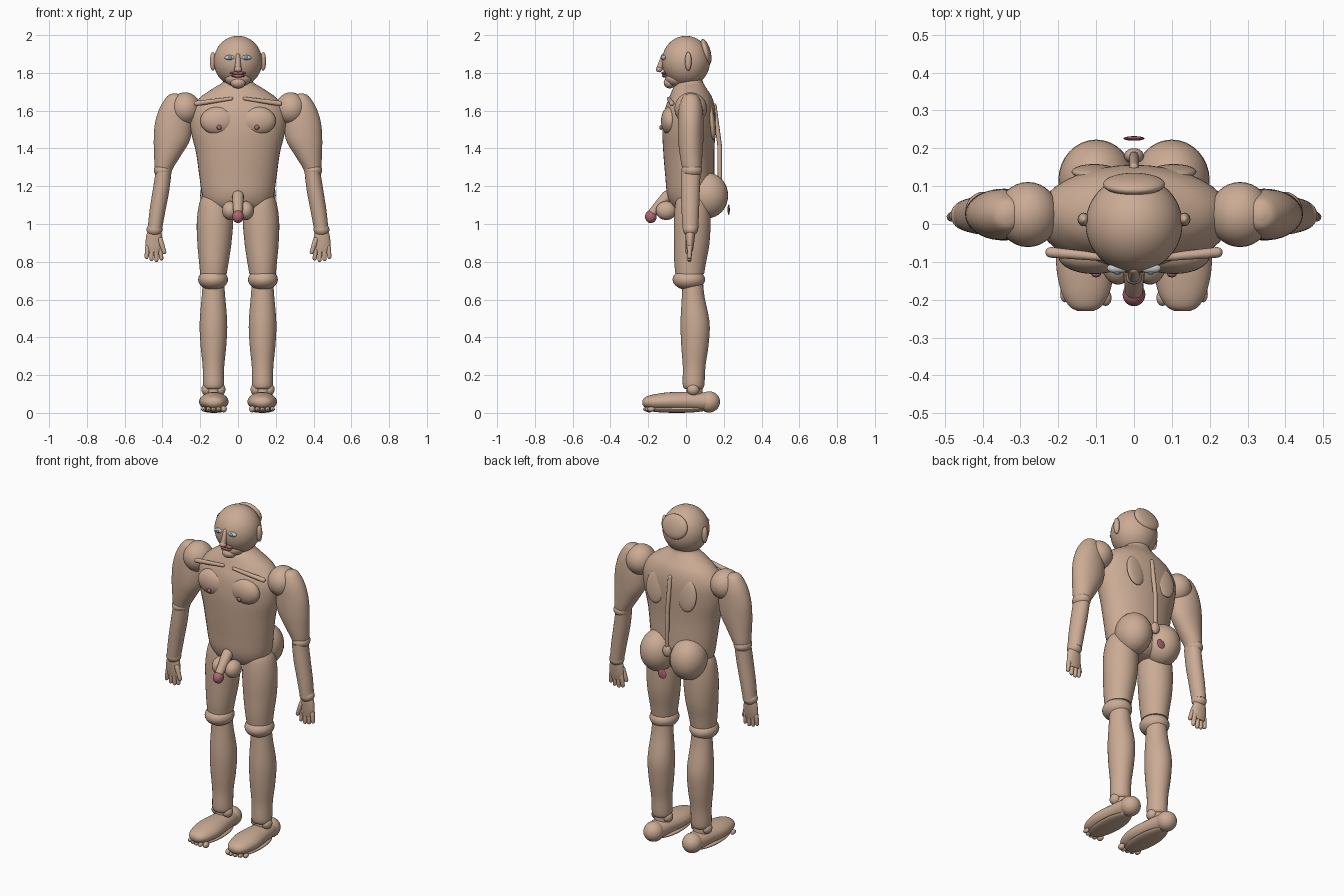
import bpy, bmesh, math
from mathutils import Vector, Matrix


def material(name, rgb):
    m = bpy.data.materials.new(name)
    m.diffuse_color = (*rgb, 1)
    return m


SKIN = material("skin", (0.60, 0.41, 0.30))
ROSE = material("rose", (0.42, 0.14, 0.17))
WHITE = material("eye_white", (0.85, 0.87, 0.85))
TEAL = material("iris", (0.15, 0.38, 0.45))


def finish(name, bm, mat):
    bmesh.ops.recalc_face_normals(bm, faces=bm.faces)
    for f in bm.faces:
        f.smooth = True
    for e in bm.edges:
        if len(e.link_faces) == 2 and e.calc_face_angle(0) > math.radians(40):
            e.smooth = False
    me = bpy.data.meshes.new(name)
    bm.to_mesh(me)
    bm.free()
    me.materials.append(mat)
    ob = bpy.data.objects.new(name, me)
    bpy.context.collection.objects.link(ob)
    return ob


def ball(name, loc, size, mat=SKIN, tilt=0.0, seg=32):
    """Ellipsoid; tilt turns it about the x axis (degrees)."""
    bm = bmesh.new()
    bmesh.ops.create_uvsphere(bm, u_segments=seg, v_segments=seg // 2, radius=1)
    mtx = Matrix.Translation(loc) @ Matrix.Rotation(math.radians(tilt), 4, 'X') @ Matrix.Diagonal((*size, 1))
    bmesh.ops.transform(bm, matrix=mtx, verts=bm.verts)
    return finish(name, bm, mat)


def rod(name, a, b, ra, rb, mat=SKIN, seg=16):
    """Tapered capsule from a to b."""
    a, b = Vector(a), Vector(b)
    rot = (b - a).to_track_quat('Z', 'Y').to_matrix()
    bm = bmesh.new()
    rings = []
    for c, r, lo in ((a, ra, -90), (b, rb, 0)):
        for k in range(5):
            t = math.radians(lo + 22.5 * k + (1 if lo else -1) * (k in (0, 4)) * 0.5 * (k == (0 if lo else 4)))
            rings.append([bm.verts.new(c + rot @ Vector((
                r * math.cos(t) * math.cos(2 * math.pi * i / seg),
                r * math.cos(t) * math.sin(2 * math.pi * i / seg),
                r * math.sin(t)))) for i in range(seg)])
    skin_rings(bm, rings)
    return finish(name, bm, mat)


def skin_rings(bm, rings):
    n = len(rings[0])
    for p, q in zip(rings, rings[1:]):
        for i in range(n):
            bm.faces.new((p[i], p[(i + 1) % n], q[(i + 1) % n], q[i]))
    bm.faces.new(rings[0][::-1])
    bm.faces.new(rings[-1])


def loft(name, keys, mat=SKIN, side=1, seg=40, steps=5):
    """Smooth loft through ellipses given as (z, x, y, rx, ry)."""
    ks = [Vector(k) for k in keys]
    prof = []
    for i in range(len(ks) - 1):
        p0, p1, p2, p3 = ks[max(i - 1, 0)], ks[i], ks[i + 1], ks[min(i + 2, len(ks) - 1)]
        for j in range(steps):
            t = j / steps
            prof.append(0.5 * (2 * p1 + (p2 - p0) * t + (2 * p0 - 5 * p1 + 4 * p2 - p3) * t * t
                               + (3 * p1 - p0 - 3 * p2 + p3) * t ** 3))
    prof.append(ks[-1])
    bm = bmesh.new()
    skin_rings(bm, [[bm.verts.new((side * (x + max(rx, .002) * math.cos(2 * math.pi * i / seg)),
                                   y + max(ry, .002) * math.sin(2 * math.pi * i / seg), z))
                     for i in range(seg)] for z, x, y, rx, ry in prof])
    return finish(name, bm, mat)


# Torso and neck
loft("torso", [(1.07, 0, .03, .10, .07), (1.10, 0, .03, .165, .105), (1.16, 0, .025, .19, .125),
               (1.26, 0, .02, .205, .13), (1.38, 0, .015, .222, .135), (1.50, 0, .015, .25, .14),
               (1.60, 0, .02, .252, .135), (1.67, 0, .025, .205, .115), (1.72, 0, .02, .135, .09),
               (1.755, 0, .02, .08, .07), (1.79, 0, .02, .07, .065)])
# Head and face
ball("head", (0, 0, 1.865), (.128, .127, .135), seg=48)
ball("hair_bun", (0, .105, 1.915), (.082, .025, .07), tilt=15)
ball("jaw", (0, -.05, 1.775), (.07, .06, .045))
ball("chin", (0, -.085, 1.752), (.04, .033, .03))
rod("nose_bridge", (0, -.12, 1.895), (0, -.14, 1.825), .011, .017)
ball("nose_tip", (0, -.142, 1.823), (.021, .018, .016), seg=16)
ball("upper_lip", (0, -.115, 1.803), (.042, .016, .009), ROSE, seg=16)
ball("lower_lip", (0, -.112, 1.788), (.036, .016, .009), ROSE, seg=16)

# Back line and midline anatomy
rod("spine_upper", (0, .15, 1.63), (0, .178, 1.42), .012, .012)
rod("spine_lower", (0, .178, 1.42), (0, .18, 1.22), .012, .012)
ball("tailbone", (0, .18, 1.2), (.026, .02, .035))
ball("rear_mark", (0, .226, 1.08), (.028, .006, .028), ROSE)
rod("groin_shaft", (0, -.10, 1.15), (0, -.175, 1.065), .031, .024)
ball("groin_tip", (0, -.186, 1.043), (.03, .031, .034), ROSE)

for s, tag in ((-1, "right"), (1, "left")):
    def n(part):
        return f"{part}_{tag}"

    # Face pairs
    ball(n("ear"), (s * .133, .012, 1.865), (.016, .018, .05), seg=16)
    ball(n("eye"), (s * .044, -.117, 1.885), (.028, .014, .013), WHITE, seg=16)
    ball(n("iris"), (s * .044, -.128, 1.885), (.010, .006, .010), TEAL, seg=16)
    # Chest, back and hips
    ball(n("chest_muscle"), (s * .105, -.085, 1.55), (.095, .047, .075))
    ball(n("nipple"), (s * .1, -.132, 1.515), (.013, .009, .013), ROSE, seg=16)
    rod(n("collarbone"), (s * .035, -.092, 1.668), (s * .22, -.075, 1.642), .009, .014)
    ball(n("shoulder_blade"), (s * .105, .138, 1.54), (.06, .018, .093), tilt=6)
    ball(n("buttock"), (s * .1, .115, 1.155), (.1, .108, .12))
    ball(n("scrotum"), (s * .042, -.105, 1.075), (.043, .055, .05))

    # Arm
    ball(n("shoulder"), (s * .28, .025, 1.615), (.082, .086, .086))
    loft(n("upper_arm"), [(1.695, .335, .025, .01, .01), (1.68, .335, .025, .04, .04),
                          (1.62, .338, .025, .076, .062), (1.54, .342, .025, .097, .068),
                          (1.45, .35, .025, .096, .067), (1.37, .372, .027, .072, .06),
                          (1.31, .39, .03, .052, .052), (1.28, .395, .03, .042, .045)], side=s)
    ball(n("elbow"), (s * .398, .03, 1.288), (.048, .055, .038))
    loft(n("forearm"), [(1.28, .394, .025, .042, .052), (1.18, .408, .023, .044, .05),
                        (1.07, .427, .023, .042, .046), (.98, .44, .023, .038, .042)], side=s)
    ball(n("wrist"), (s * .442, .023, .975), (.042, .04, .036))
    loft(n("palm"), [(.98, .443, .022, .03, .026), (.94, .444, .022, .042, .025),
                     (.89, .444, .021, .045, .02), (.855, .444, .02, .036, .014)], side=s)
    for i in range(4):
        x = .412 + .022 * i
        drop = (.822, .814, .818, .83)[i]
        rod(n(f"finger_{i + 1}"), (s * x, .02, .88), (s * (x + .004 * (i - 1.5)), .018, drop), .014, .011, seg=12)
    rod(n("thumb"), (s * .412, .012, .92), (s * .39, .008, .855), .015, .011, seg=12)

    # Leg
    loft(n("thigh"), [(1.17, .115, .035, .06, .07), (1.12, .118, .035, .085, .09),
                      (1.02, .122, .033, .096, .097), (.90, .125, .03, .09, .094),
                      (.80, .128, .022, .078, .084), (.74, .13, .02, .07, .076)], side=s)
    ball(n("knee"), (s * .132, .015, .71), (.079, .086, .056))
    loft(n("shin"), [(.70, .13, .035, .056, .055), (.62, .13, .038, .062, .06),
                     (.48, .13, .048, .073, .077), (.36, .13, .047, .068, .072),
                     (.25, .13, .043, .057, .06), (.15, .13, .04, .055, .057),
                     (.13, .13, .04, .042, .042)], side=s)
    rod(n("ankle"), (s * .13, .045, .15), (s * .13, .045, .07), .042, .042)
    for d in (-.036, .036):
        ball(n("ankle_bone"), (s * .13 + d, .038, .128), (.028, .033, .032), seg=16)
    ball(n("heel"), (s * .128, .122, .062), (.056, .058, .056))
    # Foot: blunt-nosed tube along y, with sole and toes
    foot = loft(n("foot"), [(-.23, .128, .06, .02, .012), (-.215, .128, .06, .045, .028),
                            (-.17, .128, .061, .067, .041), (-.09, .128, .064, .078, .049),
                            (.02, .128, .065, .065, .05), (.12, .128, .063, .052, .048)], side=s)
    for v in foot.data.vertices:
        v.co.y, v.co.z = v.co.z, v.co.y
    foot.data.flip_normals()
    ball(n("sole"), (s * .128, -.05, .022), (.068, .165, .018))
    for i in range(5):
        x = .075 + .027 * i
        y = -(.195, .205, .203, .196, .185)[i]
        ball(n(f"toe_{i + 1}"), (s * x, y, .024), (.016 if i == 0 else .012, .022, .018 if i == 0 else .013), seg=12)

# Stand the soles exactly on the ground
low = min(v.co.z for o in bpy.context.collection.objects for v in o.data.vertices)
for o in bpy.context.collection.objects:
    o.location.z -= low
